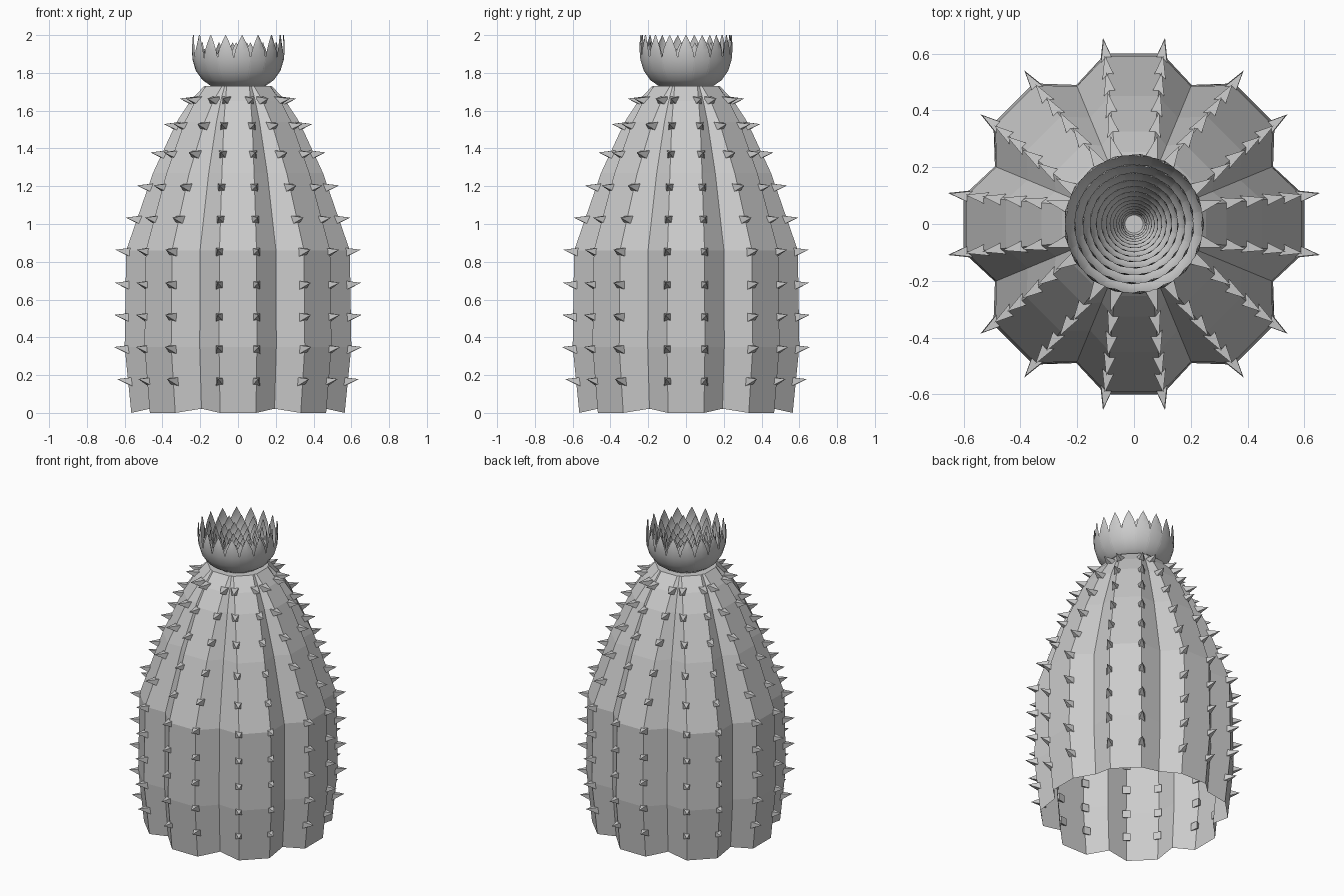
import bpy, bmesh, math
from mathutils import Matrix, Vector

if "Cube" in bpy.data.objects:
    bpy.data.objects.remove(bpy.data.objects["Cube"])

RIBS = 8
# z, rib distance, rib half width, valley radius, valley lift
LEVELS = [(0.0, .565, .095, .505, .022), (.35, .60, .10, .53, 0), (.86, .592, .098, .525, 0),
          (1.27, .45, .085, .405, 0), (1.54, .325, .075, .298, 0), (1.65, .253, .067, .24, 0),
          (1.73, .18, .06, .185, 0)]


def finish(bm, name, smooth=False):
    me = bpy.data.meshes.new(name)
    bm.to_mesh(me)
    bm.free()
    ob = bpy.data.objects.new(name, me)
    bpy.context.collection.objects.link(ob)
    for p in me.polygons:
        p.use_smooth = smooth
    return ob


def rib_at(z):
    """Interpolated rib distance and half width at a height."""
    for a, b in zip(LEVELS, LEVELS[1:]):
        if a[0] <= z <= b[0]:
            t = (z - a[0]) / (b[0] - a[0])
            return a[1] + t * (b[1] - a[1]), a[2] + t * (b[2] - a[2])


# Ribbed body, open underneath
bm = bmesh.new()
rings = []
for z, r, w, v, lift in LEVELS:
    ring = []
    for k in range(RIBS):
        rot = Matrix.Rotation(k * math.tau / RIBS, 3, 'Z')
        h = math.pi / RIBS
        for p in ((r, -w, z), (r, w, z), (v * math.cos(h), v * math.sin(h), z + lift)):
            ring.append(bm.verts.new(rot @ Vector(p)))
    rings.append(ring)
for a, b in zip(rings, rings[1:]):
    n = len(a)
    for i in range(n):
        j = (i + 1) % n
        bm.faces.new((a[i], a[j], b[j], b[i]))
bm.faces.new(rings[-1])
finish(bm, "ribbed_body")

# Rows of four-sided spikes along both edges of each rib
bm = bmesh.new()
for z in (.165, .335, .505, .675, .85, 1.02, 1.19, 1.365, 1.515, 1.65):
    r, w = rib_at(z)
    for k in range(RIBS):
        for side in (-1, 1):
            ang = k * math.tau / RIBS + side * math.atan2(w, r)
            rot = Matrix.Rotation(ang, 3, 'Z')
            d = math.hypot(r, w)
            base = [bm.verts.new(rot @ Vector((d - .028, y, z + dz)))
                    for y, dz in ((-.024, -.027), (.024, -.027), (.024, .024), (-.024, .024))]
            tip = bm.verts.new(rot @ Vector((d + .058, 0, z + .014)))
            bm.faces.new(base[::-1])
            for i in range(4):
                bm.faces.new((base[i], base[(i + 1) % 4], tip))
finish(bm, "spikes")

# Flower: nested rings of cupped petals shrinking toward the centre
# radius, height, half width
PETAL = [(.05, .0, .012), (.14, .005, .026), (.19, .04, .038), (.225, .09, .046),
         (.243, .15, .046), (.247, .20, .036), (.246, .24, .020), (.243, .278, .001)]
bm = bmesh.new()
COUNT, LAYERS = 17, 13
for layer in range(LAYERS):
    s = .86 ** layer
    for k in range(COUNT):
        rot = Matrix.Rotation((k + .5 * (layer % 2) + .13 * layer) * math.tau / COUNT, 3, 'Z')
        rows = []
        for r, h, w in PETAL:
            rows.append([bm.verts.new(rot @ Vector(((r - .006 * abs(u)) * s, u * w * s, 1.722 + h * s)))
                         for u in (-1, 0, 1)])
        for a, b in zip(rows, rows[1:]):
            for i in range(2):
                bm.faces.new((a[i], a[i + 1], b[i + 1], b[i]))
finish(bm, "flower_petals", True)
